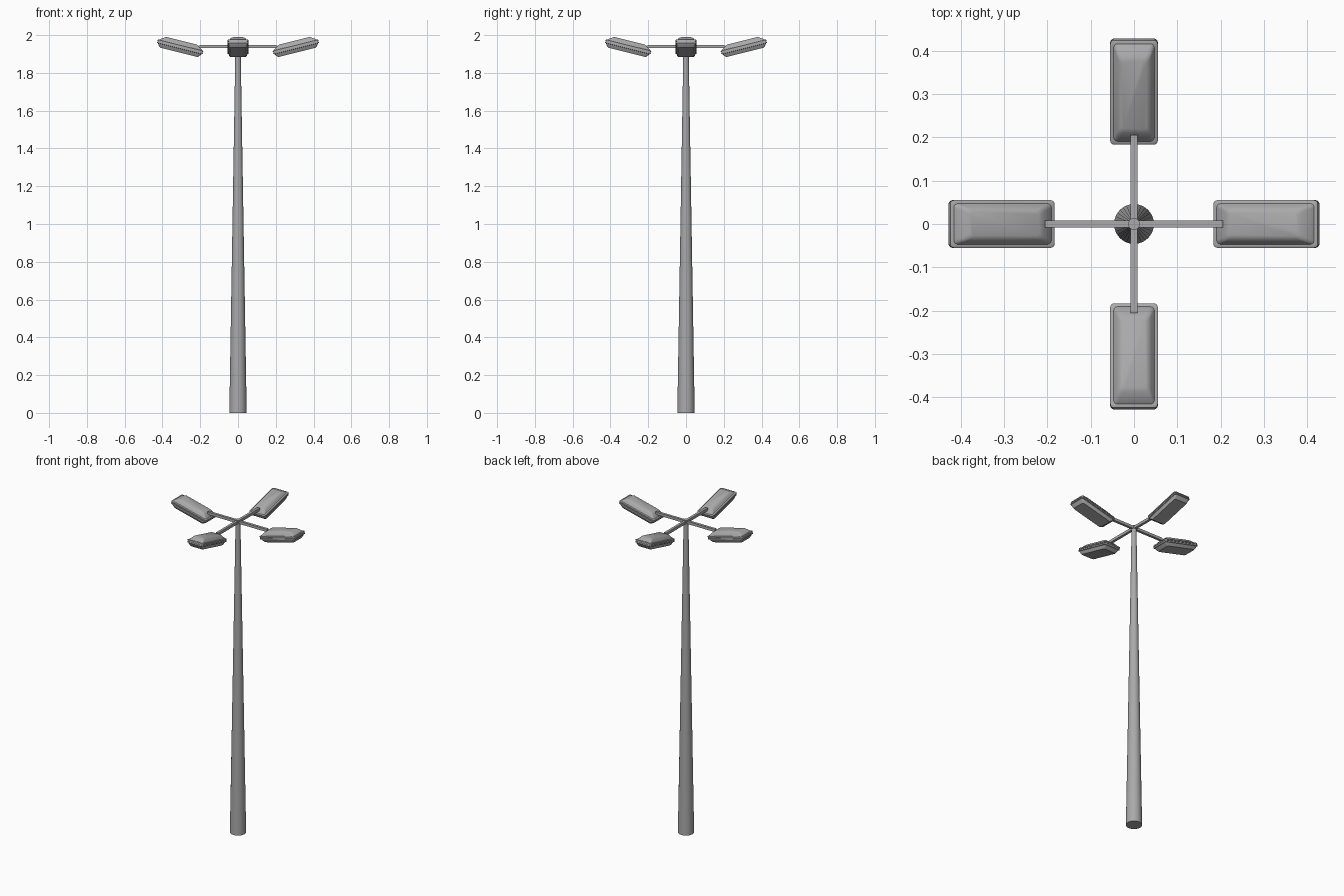
import bpy, bmesh, math
from mathutils import Matrix

cube = bpy.data.objects.get("Cube")
if cube:
    bpy.data.objects.remove(cube, do_unlink=True)

grey = bpy.data.materials.new("painted grey metal")
grey.use_nodes = True
GREY = (0.4, 0.4, 0.4, 1)
grey.diffuse_color = GREY
grey.node_tree.nodes["Principled BSDF"].inputs["Base Color"].default_value = GREY


def finish(name, bm, angle=30):
    bmesh.ops.recalc_face_normals(bm, faces=bm.faces)
    mesh = bpy.data.meshes.new(name)
    bm.to_mesh(mesh)
    bm.free()
    mesh.materials.append(grey)
    obj = bpy.data.objects.new(name, mesh)
    bpy.context.collection.objects.link(obj)
    bpy.ops.object.select_all(action='DESELECT')
    obj.select_set(True)
    bpy.context.view_layer.objects.active = obj
    bpy.ops.object.shade_smooth_by_angle(angle=math.radians(angle))
    return obj


def rounded_ring(bm, half_x, half_y, radius, z, steps=4):
    """Loop of vertices around a rectangle with rounded corners."""
    ring = []
    for corner, (sx, sy) in enumerate([(1, 1), (-1, 1), (-1, -1), (1, -1)]):
        for i in range(steps + 1):
            a = math.pi / 2 * (corner + i / steps)
            ring.append(bm.verts.new((sx * (half_x - radius) + radius * math.cos(a),
                                      sy * (half_y - radius) + radius * math.sin(a), z)))
    return ring


# Tapered pole
POLE_TOP = 1.952
bm = bmesh.new()
bmesh.ops.create_cone(bm, cap_ends=True, segments=32, radius1=0.046, radius2=0.0135,
                      depth=POLE_TOP, matrix=Matrix.Translation((0, 0, POLE_TOP / 2)))
finish("pole", bm)

# Lamp head levels from lens to dome: height, inset of length, inset of width
LEVELS = [(-.029, .022, .012), (-.024, .016, .009), (-.009, .004, .004),
          (-.008, 0, 0), (-.001, 0, 0), (-.001, .004, .004), (.002, .004, .004),
          (.002, 0, 0), (.009, 0, 0), (.011, .003, .003), (.011, .008, .008),
          (.014, .010, .010), (.024, .024, .015), (.030, .033, .020), (.034, .042, .027)]


def lamp_head(name, turn):
    bm = bmesh.new()
    rings = [rounded_ring(bm, 0.124 - ix, 0.055 - iy, 0.009, z) for z, ix, iy in LEVELS]
    n = len(rings[0])
    for low, high in zip(rings, rings[1:]):
        for i in range(n):
            j = (i + 1) % n
            bm.faces.new((low[i], low[j], high[j], high[i]))
    bm.faces.new(rings[0][::-1])
    bm.faces.new(rings[-1])
    place = (turn @ Matrix.Translation((0.306, 0, 1.937))
             @ Matrix.Rotation(math.radians(-14), 4, 'Y'))
    bm.transform(place)
    finish(name, bm, 35)


def arm(name, turn):
    bm = bmesh.new()
    bmesh.ops.create_cube(bm, size=1, matrix=turn @ Matrix.Translation((0.1025, 0, 1.94))
                          @ Matrix.Diagonal((0.205, 0.016, 0.017, 1)))
    finish(name, bm)


# Four arms with lamp heads around the pole
for k, side in enumerate(["left", "back", "right", "front"]):
    turn = Matrix.Rotation(k * math.pi / 2, 4, 'Z')
    arm(side + "_arm", turn)
    lamp_head(side + "_lamp_head", turn)
